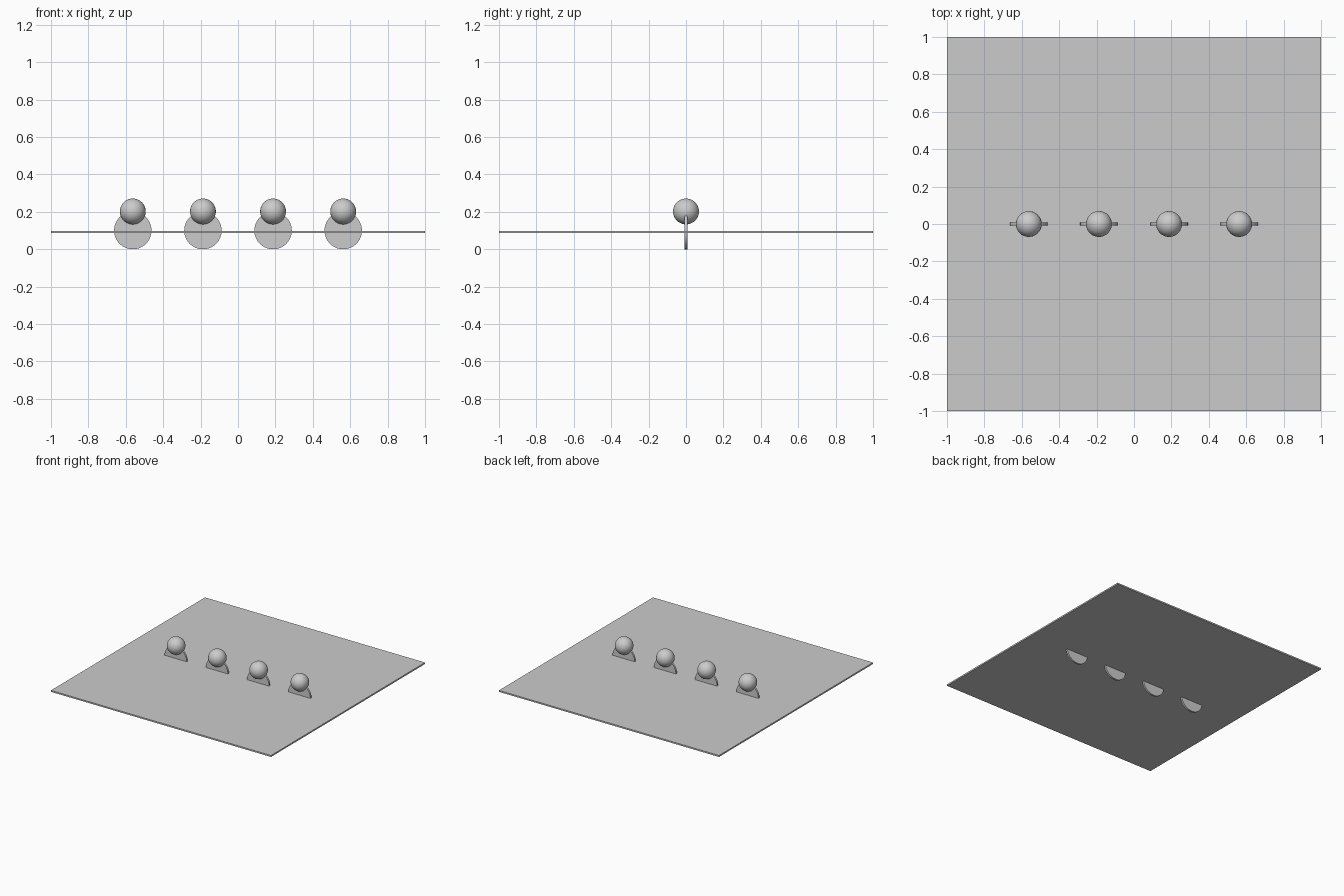
import bpy
import math

if "Cube" in bpy.data.objects:
    bpy.data.objects.remove(bpy.data.objects["Cube"])

XS = [-0.5625, -0.1875, 0.1875, 0.5625]


def smooth(obj):
    bpy.ops.object.shade_smooth_by_angle(angle=math.radians(30))


# Thin square sheet
bpy.ops.mesh.primitive_cube_add(size=1, location=(0, 0, 0.0925))
sheet = bpy.context.object
sheet.name = "sheet"
sheet.scale = (2, 2, 0.012)
bpy.ops.object.transform_apply(location=False, rotation=False, scale=True)

for i, x in enumerate(XS, 1):
    # Upright disc passing through the sheet
    bpy.ops.mesh.primitive_cylinder_add(vertices=64, radius=0.1, depth=0.015,
                                        location=(x, 0, 0.1),
                                        rotation=(math.pi / 2, 0, 0))
    disc = bpy.context.object
    disc.name = f"disc_{i}"
    smooth(disc)

    # Ball resting on top of the disc
    bpy.ops.mesh.primitive_uv_sphere_add(segments=48, ring_count=24, radius=0.069,
                                         location=(x, 0, 0.202))
    ball = bpy.context.object
    ball.name = f"ball_{i}"
    smooth(ball)
